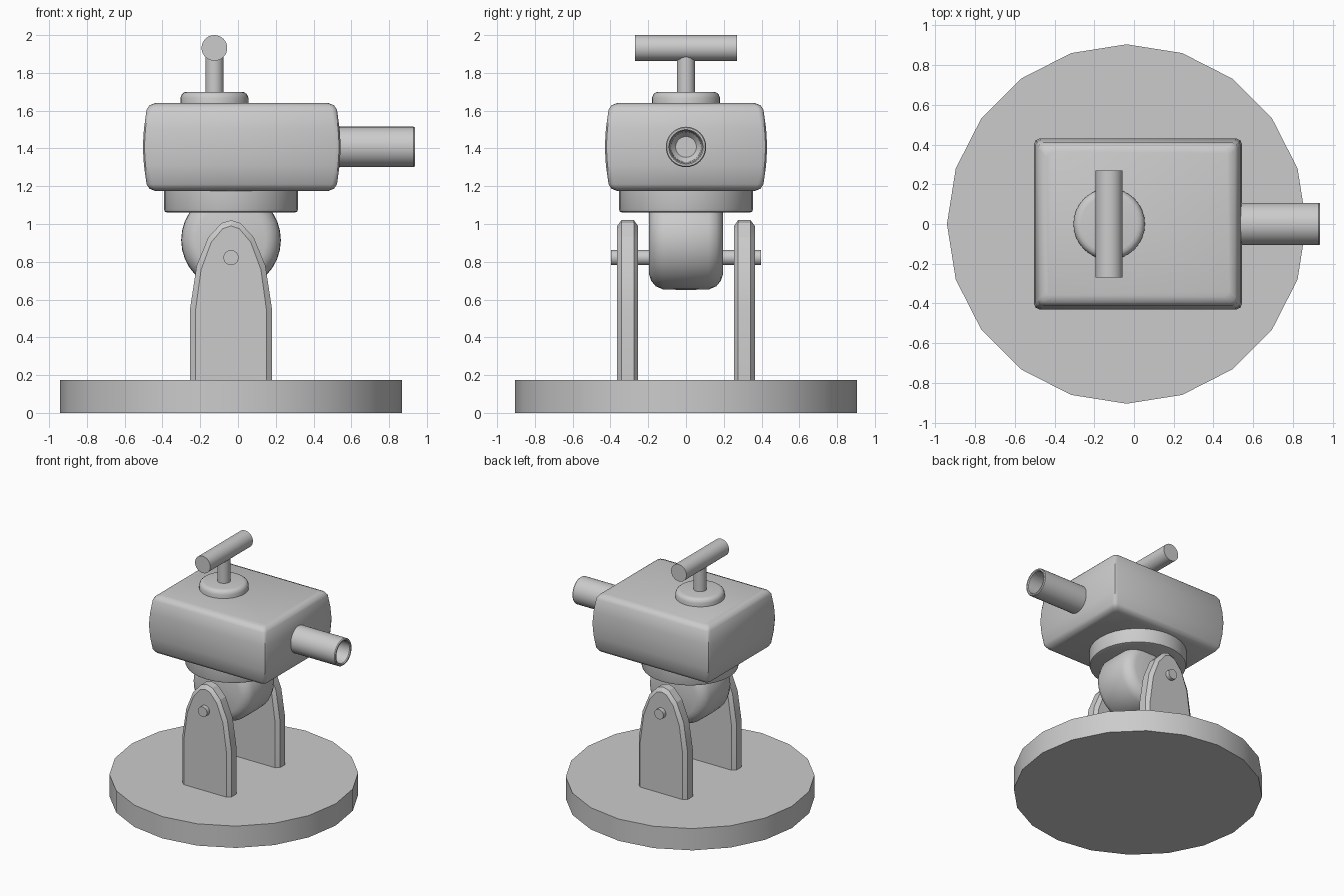
import bpy, bmesh
from math import sin, cos, pi, radians
from mathutils import Matrix, Vector

if "Cube" in bpy.data.objects:
    bpy.data.objects.remove(bpy.data.objects["Cube"])


def loft(name, rings, angle=35):
    """Skin a list of equal-length point rings and cap both ends."""
    bm = bmesh.new()
    vs = [[bm.verts.new(p) for p in ring] for ring in rings]
    n = len(vs[0])
    for a, b in zip(vs, vs[1:]):
        for i in range(n):
            j = (i + 1) % n
            bm.faces.new((a[i], a[j], b[j], b[i]))
    bm.faces.new(vs[0][::-1])
    bm.faces.new(vs[-1])
    bmesh.ops.recalc_face_normals(bm, faces=bm.faces)
    me = bpy.data.meshes.new(name)
    bm.to_mesh(me)
    bm.free()
    ob = bpy.data.objects.new(name, me)
    bpy.context.collection.objects.link(ob)
    bpy.ops.object.select_all(action='DESELECT')
    ob.select_set(True)
    bpy.context.view_layer.objects.active = ob
    bpy.ops.object.shade_smooth_by_angle(angle=radians(angle))
    return ob


ROT = {'Z': Matrix(),
       'X': Matrix.Rotation(pi / 2, 4, 'Y'),
       'Y': Matrix.Rotation(-pi / 2, 4, 'X')}


def lathe(name, profile, centre, axis='Z', segs=32, angle=35):
    """Revolve (radius, position along axis) pairs around an axis."""
    c = Vector(centre)
    rings = [[c + ROT[axis] @ Vector((r * cos(2 * pi * i / segs),
                                      r * sin(2 * pi * i / segs), t))
              for i in range(segs)] for r, t in profile]
    return loft(name, rings, angle)


CX = -0.037   # axis of the stand
HX = -0.125   # axis of the handle

# Base disc
lathe("base", [(0.905, 0), (0.905, 0.175)], (CX, 0, 0), segs=20)

# Two arched bracket plates with chamfered outlines
half = [(0.217, 0.17), (0.217, 0.55), (0.182, 0.78), (0.12, 0.93), (0.05, 1.005)]
outline = half + [(0, 1.02)] + [(-x, z) for x, z in reversed(half)]


def plate_ring(y, sx, sz):
    return [(CX + x * sx, y, 0.17 + (z - 0.17) * sz) for x, z in outline]


for side, y in (("front", -0.309), ("back", 0.309)):
    loft(side + "_bracket", [plate_ring(y - 0.055, 0.87, 0.965),
                             plate_ring(y - 0.033, 1, 1),
                             plate_ring(y + 0.033, 1, 1),
                             plate_ring(y + 0.055, 0.87, 0.965)], 20)

# Hinge pin through both brackets
lathe("hinge_pin", [(0.04, -0.397), (0.04, 0.397)], (CX, 0, 0.822), 'Y', 24)

# Rounded knuckle between the brackets
lathe("knuckle", [(0.185, -0.195), (0.215, -0.185), (0.245, -0.16), (0.262, -0.12),
                  (0.264, 0), (0.262, 0.12), (0.245, 0.16), (0.215, 0.185),
                  (0.185, 0.195)], (CX, 0, 0.915), 'Y', 32, 50)

# Turning collar under the body
lathe("collar", [(0.335, 1.06), (0.35, 1.065), (0.355, 1.08), (0.355, 1.19)],
      (CX, 0, 0), segs=32, angle=50)


# Softly bulging body box
def body_ring(z, inset):
    hx, hy, ch = 0.524 - inset, 0.43 - inset, 0.028
    quarter = [(hx, hy - ch), (hx - ch * 0.3, hy - ch * 0.3), (hx - ch, hy)]
    pts = quarter + [(-x, y) for x, y in reversed(quarter)]
    pts += [(-x, -y) for x, y in pts]
    return [(0.02 + x, y, z) for x, y in pts]


loft("body", [body_ring(z, d) for z, d in (
    (1.175, 0.065), (1.187, 0.035), (1.21, 0.02), (1.31, 0.006), (1.408, 0),
    (1.505, 0.006), (1.605, 0.02), (1.628, 0.035), (1.64, 0.065))], 40)

# Hollow barrel with a tapered bore
lathe("barrel", [(0.107, 0.5), (0.107, 0.93), (0.102, 0.937), (0.092, 0.937),
                 (0.086, 0.93), (0.08, 0.72), (0.055, 0.69)],
      (0, 0, 1.408), 'X', 32)

# Handle: mounting cap, stem and crossbar
lathe("handle_cap", [(0.18, 1.62), (0.18, 1.668), (0.173, 1.686), (0.16, 1.697),
                     (0.142, 1.70)], (HX, 0, 0), segs=32, angle=50)
lathe("handle_stem", [(0.048, 1.69), (0.048, 1.9)], (HX, 0, 0), segs=24)
lathe("handle_bar", [(0.068, -0.27), (0.068, 0.27)], (HX, 0, 1.932), 'Y', 32)
